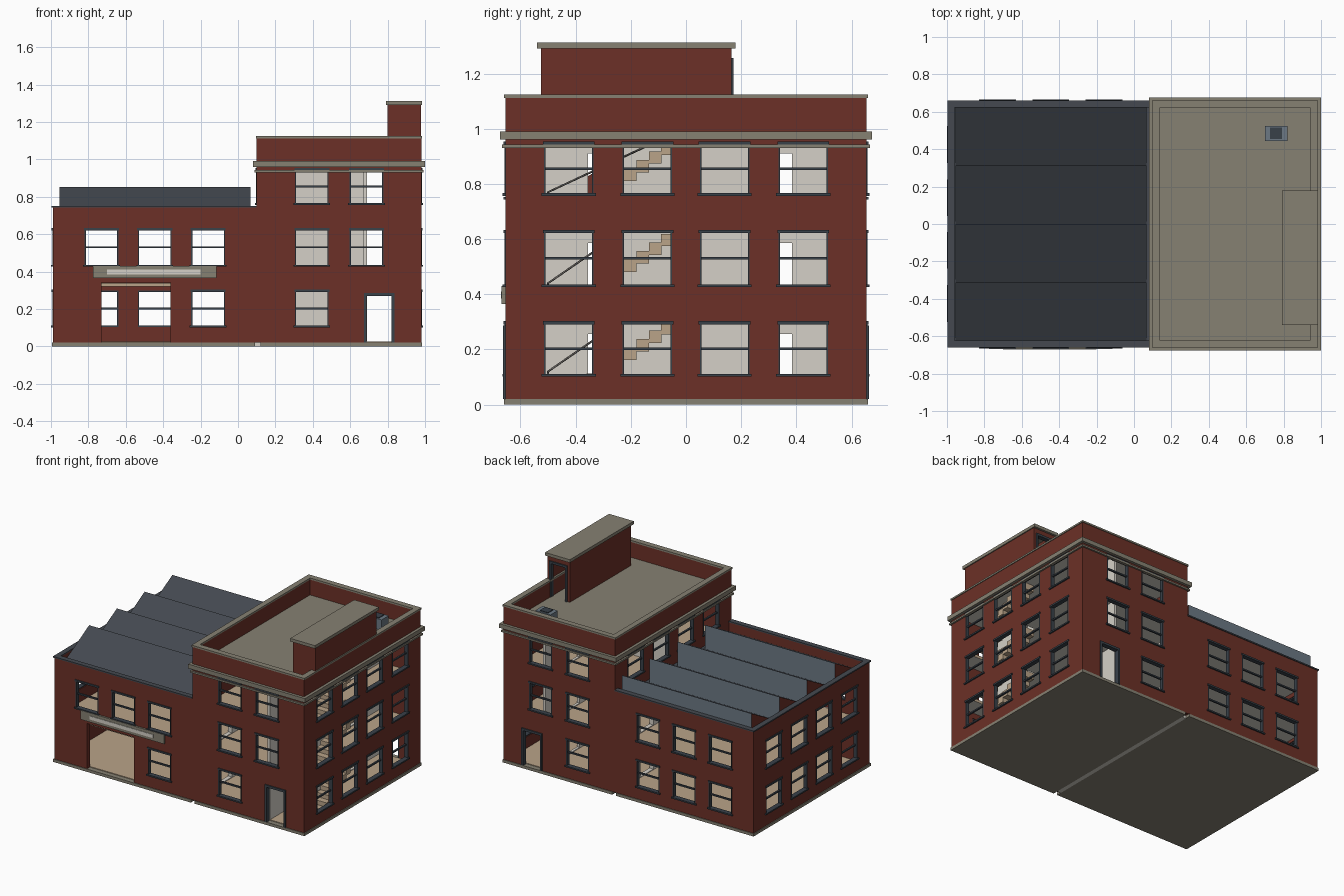
import bpy, bmesh
from mathutils import Vector

cube = bpy.data.objects.get("Cube")
if cube:
    bpy.data.objects.remove(cube)


def material(name, r, g, b):
    m = bpy.data.materials.new(name)
    m.use_nodes = True
    m.diffuse_color = (r, g, b, 1)
    m.node_tree.nodes["Principled BSDF"].inputs["Base Color"].default_value = (r, g, b, 1)
    return m


BRICK = material("brick red", .15, .03, .02)
STONE = material("olive stone", .24, .22, .17)
SLATE = material("dark slate", .058, .066, .08)
GLASS = material("roof glazing blue grey", .15, .19, .23)
STEEL = material("dark frame steel", .04, .052, .066)
PLASTER = material("pale plaster", .66, .63, .57)
TAN = material("tan floor", .49, .37, .25)
RAIL = material("rail grey", .13, .12, .11)


def finish(name, bm, *mats):
    bmesh.ops.recalc_face_normals(bm, faces=bm.faces)
    mesh = bpy.data.meshes.new(name)
    bm.to_mesh(mesh)
    bm.free()
    for m in mats:
        mesh.materials.append(m)
    ob = bpy.data.objects.new(name, mesh)
    bpy.context.collection.objects.link(ob)
    return ob


def add_box(bm, x, y, z):
    vs = bmesh.ops.create_cube(bm, size=1)["verts"]
    for v in vs:
        v.co = Vector([(a + b) / 2 + c * (b - a) for (a, b), c in zip((x, y, z), v.co)])


def boxes(name, mat, *items):
    bm = bmesh.new()
    for item in items:
        add_box(bm, *item)
    return finish(name, bm, mat)


def wall(name, mat, axis, d, thick, u, z, holes=()):
    """Panel with rectangular openings; axis is the direction it faces."""
    us = sorted(set(u) | {h for o in holes for h in o[:2]})
    zs = sorted(set(z) | {h for o in holes for h in o[2:]})
    bm = bmesh.new()
    grid = {(a, b): bm.verts.new((a, d, b) if axis == "y" else (d, a, b)) for a in us for b in zs}
    for a, a2 in zip(us, us[1:]):
        for b, b2 in zip(zs, zs[1:]):
            ca, cb = (a + a2) / 2, (b + b2) / 2
            if not any(o[0] < ca < o[1] and o[2] < cb < o[3] for o in holes):
                bm.faces.new([grid[a, b], grid[a2, b], grid[a2, b2], grid[a, b2]])
    bmesh.ops.delete(bm, geom=[v for v in bm.verts if not v.link_faces], context="VERTS")
    out = bmesh.ops.extrude_face_region(bm, geom=bm.faces[:])["geom"]
    push = Vector((0, thick, 0) if axis == "y" else (thick, 0, 0))
    bmesh.ops.translate(bm, vec=push, verts=[v for v in out if isinstance(v, bmesh.types.BMVert)])
    return finish(name, bm, mat)


def frames(name, axis, d, out, holes, doors=()):
    """Frames, sash bars, sills and lintels; out is the outward sign."""
    bm = bmesh.new()

    def bar(u, z, near, far):
        dd = sorted((d + out * near, d + out * far))
        add_box(bm, *((u, dd, z) if axis == "y" else (dd, u, z)))

    for a, b, lo, hi in holes:
        mid = (lo + hi) / 2
        for s in ((a, a + .006), (b - .006, b)):
            bar(s, (lo, hi), -.025, .003)
        bar((a, b), (mid - .005, mid + .005), -.02, -.008)
        bar((a - .008, b + .008), (lo - .004, lo + .006), -.025, .01)
        bar((a - .004, b + .004), (hi - .009, hi + .003), -.025, .007)
    for a, b, lo, hi in doors:
        for s in ((a - .006, a + .008), (b - .008, b + .006)):
            bar(s, (lo, hi), -.025, .008)
        bar((a - .006, b + .006), (hi - .01, hi + .006), -.025, .008)
    return finish(name, bm, STEEL)


def openings(centres, rows, half=.09):
    return [(c - half, c + half, lo, hi) for c in centres for lo, hi in rows]


ROWS = [(.105, .3), (.43, .63), (.76, .95)]
SIDE = (-.425, -.14, .14, .425)
Y, T = .655, .03

# Front and back walls
door = [(.68, .83, .02, .28)]
garage = [(-.73, -.36, .02, .342)]
tall = openings([.395], ROWS) + openings([.687], ROWS[1:])
low_upper = openings([-.73, -.445, -.16], ROWS[1:2])
low_front = low_upper + openings([-.16], ROWS[:1])
low_back = low_upper + openings([-.73, -.445, -.16], ROWS[:1])
for side, s, low in (("front", -1, low_front), ("back", 1, low_back)):
    gap = garage if s < 0 else []
    wall(side + "_wall_low", BRICK, "y", s * Y, -s * T, (-.99, .1), (.02, .745), low + gap)
    wall(side + "_wall_tall", BRICK, "y", s * Y, -s * T, (.1, .98), (.02, 1.115), tall + door)
    frames(side + "_windows", "y", s * Y, s, low + tall, door)

# End walls and the upper wall over the low roof
inner = (-Y + T, Y - T)
left, right = openings(SIDE, ROWS[:2]), openings(SIDE, ROWS)
upper = openings(SIDE, ROWS[2:])
wall("left_wall", BRICK, "x", -.99, T, inner, (.02, .745), left)
wall("right_wall", BRICK, "x", .98, -T, inner, (.02, 1.115), right)
wall("upper_inner_wall", BRICK, "x", .1, T, inner, (.67, 1.115), upper)
frames("left_windows", "x", -.99, -1, left)
frames("right_windows", "x", .98, 1, right)
frames("upper_inner_windows", "x", .1, -1, upper)

# Interior partitions
DOORS = [(a, b, lo, hi) for a, b in ((-.355, -.24), (.24, .385))
         for lo, hi in ((.03, .255), (.345, .585), (.675, .91))]
wall("party_wall", PLASTER, "x", .09, .03, inner, (0, .67), [o for o in DOORS if o[3] < .6])
wall("stair_partition", PLASTER, "x", .67, .02, inner, (.02, .985), DOORS)
boxes("cross_wall", PLASTER, ((.13, .67), (-.01, .01), (.02, .985)))

# Base and floors
boxes("plinth", STONE, ((-.995, .09), (-.66, .66), (0, .02)), ((.12, .985), (-.66, .66), (0, .02)))
boxes("ground_floor", TAN, ((-.96, .09), inner, (.02, .025)), ((.12, .95), inner, (.02, .025)))


def slab(name, top, bottom, *items):
    ob = boxes(name, top, *items)
    ob.data.materials.append(bottom)
    for p in ob.data.polygons:
        p.material_index = int(p.normal.z < -.5)


for n, z in (("second", (.32, .34)), ("third", (.65, .67))):
    parts = [((.12, .83), inner, z), ((.83, .95), (.02, inner[1]), z), ((.83, .95), (inner[0], -.5), z)]
    if n == "second":
        parts.append(((-.96, .09), inner, z))
    slab(n + "_floor", TAN, PLASTER, *parts)
slab("low_roof_deck", SLATE, PLASTER, ((-.96, .1), inner, (.66, .68)))
slab("tall_roof_deck", STONE, PLASTER, ((.13, .95), inner, (.98, 1.0)))

# Stairs with handrails
for n, z0 in (("ground", .02), ("second", .34), ("third", .67)):
    steps = []
    for i in range(10):
        y, z = -.45 + i * .045, z0 + (i + 1) * .031
        steps.append(((.84, .95), (y, y + .046), (z - .045, z)))
    boxes(n + "_stairs", TAN, *steps)
    curve = bpy.data.curves.new(n + "_handrail", "CURVE")
    curve.dimensions = "3D"
    curve.bevel_depth = .004
    curve.bevel_resolution = 0
    spline = curve.splines.new("POLY")
    spline.points.add(2)
    for p, (y, z) in zip(spline.points, ((-.5, .0), (-.5, .1), (-.05, .41))):
        p.co = (.845, y, z0 + min(z, .31 if y > -.1 and n == "third" else z), 1)
    curve.materials.append(RAIL)
    bpy.context.collection.objects.link(bpy.data.objects.new(n + "_handrail", curve))

# Sawtooth roof: slate slopes, glazed upright faces, brick ends
bm = bmesh.new()
pitch = (inner[1] - inner[0]) / 4
for i in range(4):
    y0 = inner[0] + i * pitch
    profile = ((y0, .68), (y0 + pitch, .68), (y0 + pitch, .852))
    a, b = [[bm.verts.new((x, y, z)) for y, z in profile] for x in (-.955, .068)]
    bm.faces.new(a)
    bm.faces.new(b)
    for j in range(3):
        k = (j + 1) % 3
        bm.faces.new((a[j], a[k], b[k], b[j]))
teeth = finish("sawtooth_roof", bm, SLATE, GLASS, BRICK)
for p in teeth.data.polygons:
    p.material_index = 2 if abs(p.normal.x) > .9 else int(p.normal.y > .9)


# Parapet caps and cornice bands
def ring(name, mat, x, y, z, w, sides="lr"):
    parts = [(x, (-y, -y + w), z), (x, (y - w, y), z)]
    if "l" in sides:
        parts.append(((x[0], x[0] + w), (-y + w, y - w), z))
    if "r" in sides:
        parts.append(((x[1] - w, x[1]), (-y + w, y - w), z))
    boxes(name, mat, *parts)


ring("low_parapet_cap", SLATE, (-.997, .1), .661, (.743, .752), .037, "l")
ring("tall_parapet_cap", STONE, (.095, .985), .66, (1.112, 1.124), .04)
ring("cornice", STONE, (.08, 1.0), .675, (.96, .99), .03)
ring("cornice_lower_band", STONE, (.088, .992), .667, (.93, .942), .02)

# Stair house on the tall roof, open at the back
X0, X1, Y0, Y1 = .8, .978, -.525, .165
boxes("stair_house_walls", BRICK, ((X0, X0 + .02), (Y0, Y1), (1, 1.29)),
      ((X1 - .02, X1), (Y0, Y1), (1, 1.29)), ((X0 + .02, X1 - .02), (Y0, Y0 + .02), (1, 1.29)),
      ((X0 + .02, X1 - .02), (Y1 - .02, Y1), (1.255, 1.29)))
boxes("stair_house_cap", STONE, ((.79, .985), (-.54, .18), (1.29, 1.312)))
boxes("stair_house_lining", PLASTER, ((X0 + .02, X1 - .02), (-.1, -.09), (1, 1.29)))
frames("stair_house_door_frame", "y", Y1, 1, [], [(X0 + .025, X1 - .025, 1, 1.25)])

# Roof ventilation unit
boxes("vent_unit", GLASS, ((.7, .82), (.445, .525), (1, 1.075)))
boxes("vent_grille", STEEL, ((.728, .792), (.455, .515), (1.075, 1.08)))

# Blank sign board over the loading door
boxes("sign_board", STONE, ((-.775, -.115), (-.668, -.655), (.365, .43)))
boxes("sign_panel", PLASTER, ((-.7, -.2), (-.671, -.668), (.385, .41)))
